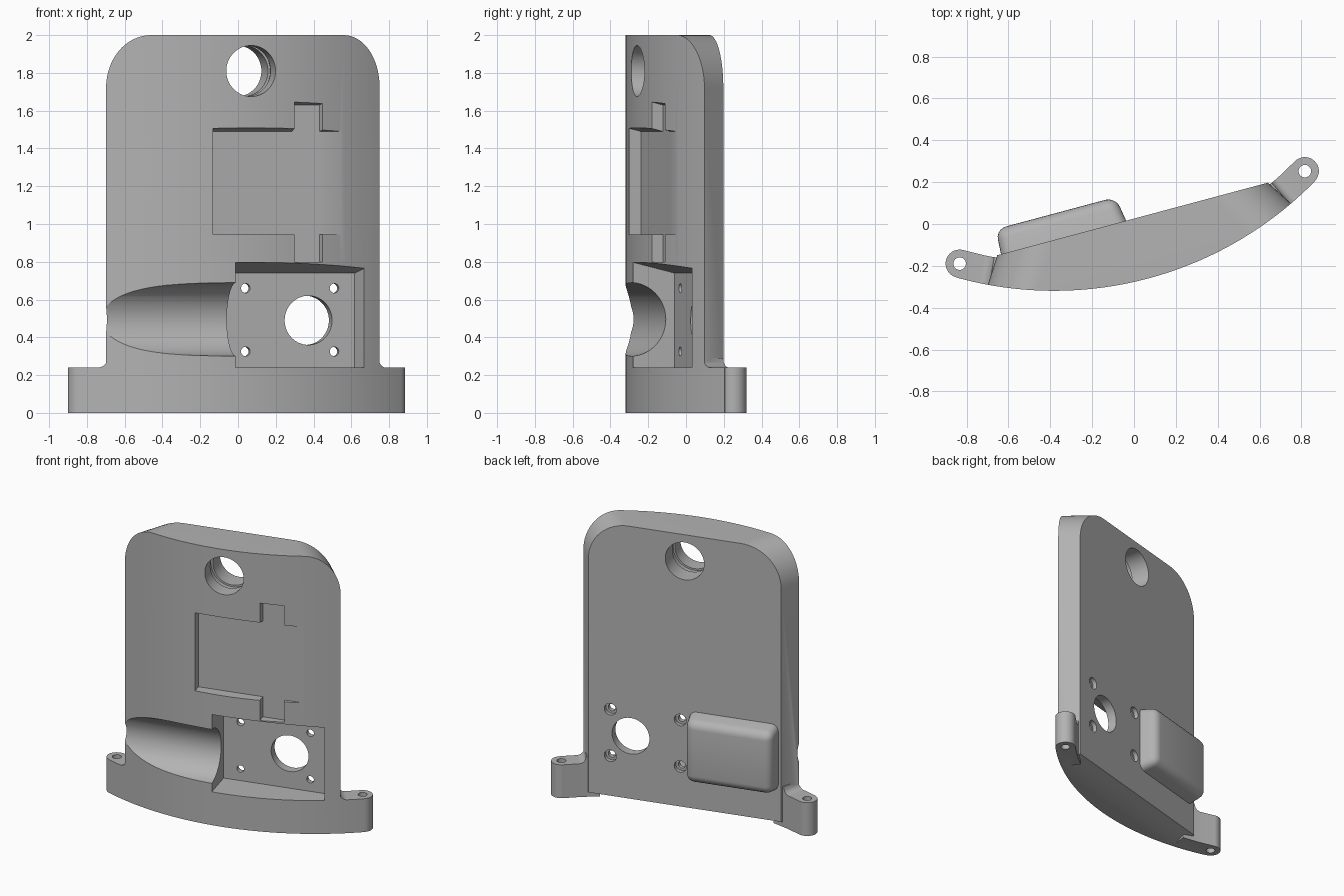
import bpy, bmesh
from math import sin, cos, pi, radians, sqrt

cube = bpy.data.objects.get("Cube")
if cube:
    bpy.data.objects.remove(cube, do_unlink=True)

# Plate is built with its flat back facing +y, then turned to its final angle
ARC_Y, ARC_R = 1.477, 1.746      # centre and radius of the curved front
BACK, HEIGHT = 0.025, 2.0
TAB_R, TAB_H = 0.067, 0.24


def loft(name, rings):
    """Closed solid through a list of equal-length point rings."""
    bm = bmesh.new()
    loops = [[bm.verts.new(p) for p in ring] for ring in rings]
    for a, b in zip(loops, loops[1:]):
        for i in range(len(a)):
            j = (i + 1) % len(a)
            bm.faces.new((a[i], a[j], b[j], b[i]))
    bm.faces.new(loops[0])
    bm.faces.new(loops[-1])
    bmesh.ops.recalc_face_normals(bm, faces=bm.faces)
    mesh = bpy.data.meshes.new(name)
    bm.to_mesh(mesh)
    bm.free()
    ob = bpy.data.objects.new(name, mesh)
    bpy.context.scene.collection.objects.link(ob)
    return ob


def rod(name, axis, a, b, p, q, r, n=48):
    """Cylinder along an axis from a to b; p, q is its centre on the other axes."""
    def ring(t):
        pts = []
        for i in range(n):
            c = [p + r * cos(2 * pi * i / n), q + r * sin(2 * pi * i / n)]
            c.insert("xyz".index(axis), t)
            pts.append(c)
        return pts
    return loft(name, [ring(a), ring(b)])


def pocket(name, x0, x1, z0, z1, floor, draft=0.25):
    """Front pocket whose right and top walls open outwards."""
    def ring(y):
        d = (floor - y) * draft
        return [(x0, y, z0), (x1 + d, y, z0), (x1 + d, y, z1 + d), (x0, y, z1 + d)]
    return loft(name, [ring(floor), ring(-0.5)])


def combine(target, other, operation):
    mod = target.modifiers.new("combine", "BOOLEAN")
    mod.operation, mod.solver, mod.object = operation, "EXACT", other
    apply(target, mod)
    bpy.data.objects.remove(other, do_unlink=True)


def apply(ob, mod):
    bpy.context.view_layer.objects.active = ob
    bpy.ops.object.modifier_apply(modifier=mod.name)


# Tapered slab with rounded top corners
def slab_ring(y, r=0.28, n=16):
    h = 0.67 + 0.64 * (BACK - y)
    pts = [(-h, y, -0.2), (h, y, -0.2)]
    for side in (0, 1):
        for i in range(n + 1):
            a = pi / 2 * (side + i / n)
            cx = h - r if side == 0 else r - h
            pts.append((cx + r * cos(a), y, HEIGHT - r + r * sin(a)))
    return pts


body = loft("mounting_plate", [slab_ring(BACK), slab_ring(-0.5)])

# Undercut along the lower back edge
combine(body, loft("undercut", [[(x, -0.1, 0), (x, 0.05, 0.045), (x, 0.05, -0.3),
                                 (x, -0.1, -0.3)] for x in (-0.8, 0.8)]), "DIFFERENCE")

# Screw tabs with a small fillet against the plate sides
mid_r = ARC_R - 0.068
side_a, tab_a, fillet = radians(25.2), radians(30.6), 0.05
for s in (-1, 1):
    rings = []
    steps = [radians(22)] + [side_a + fillet / mid_r * i / 8 for i in range(9)] + [tab_a]
    for a in steps:
        d = min(max((a - side_a) * mid_r, 0), fillet)
        top = TAB_H + fillet - sqrt(max(fillet ** 2 - (fillet - d) ** 2, 0))
        rings.append([(s * r * sin(a), ARC_Y - r * cos(a), z)
                      for r, z in ((mid_r - TAB_R, -0.2), (1.85, -0.2),
                                   (1.85, top), (mid_r - TAB_R, top))])
    combine(body, loft("tab", rings), "UNION")
    cx, cy = s * mid_r * sin(tab_a), ARC_Y - mid_r * cos(tab_a)
    combine(body, rod("tab_end", "z", -0.2, TAB_H, cx, cy, TAB_R), "UNION")

# Curved front and flat bottom
combine(body, rod("front_curve", "z", 0, 3, 0, ARC_Y, ARC_R, 300), "INTERSECT")

# Rounded boss on the back
boss = loft("boss", [[(x0, y, z0), (x1, y, z0), (x1, y, z1), (x0, y, z1)]
                     for y, x0, x1, z0, z1 in ((-0.05, -0.655, -0.02, 0.24, 0.75),
                                               (0.147, -0.645, -0.052, 0.28, 0.71))])
bevel = boss.modifiers.new("round", "BEVEL")
bevel.width, bevel.segments = 0.05, 5
apply(boss, bevel)
combine(body, boss, "UNION")

# Front recesses
recesses = [
    pocket("motor_pocket", -0.085, 0.628, 0.24, 0.74, -0.04),
    rod("motor_trough", "x", -1.0, -0.05, -0.283, 0.495, 0.195, 64),
    pocket("panel_pocket", -0.205, 0.6, 0.945, 1.49, -0.192),
    pocket("panel_slot", 0.243, 0.395, 0.80, 1.63, -0.191),
]

# Round holes: cable hole with groove, shaft hole, motor screws, tab screws
recesses += [
    rod("cable_hole", "y", -0.5, 0.2, 0, 1.81, 0.135, 64),
    rod("cable_groove", "y", -0.16, -0.11, 0, 1.81, 0.147, 64),
    rod("shaft_hole", "y", -0.5, 0.2, 0.375, 0.49, 0.13, 64),
]
for x in (0.031, 0.517):
    for z in (0.325, 0.66):
        recesses.append(rod("motor_screw", "y", -0.1, 0.1, x, z, 0.025, 24))
        recesses.append(rod("screw_seat", "y", -0.005, 0.1, x, z, 0.042, 24))
for s in (-1, 1):
    recesses.append(rod("tab_screw", "z", -0.1, 0.4, s * mid_r * sin(tab_a),
                        ARC_Y - mid_r * cos(tab_a), 0.03, 24))
for cutter in recesses:
    combine(body, cutter, "DIFFERENCE")

# Single grey finish
grey = bpy.data.materials.new("plain_grey")
grey.use_nodes = True
colour = (0.45, 0.45, 0.45, 1)
grey.diffuse_color = colour
grey.node_tree.nodes["Principled BSDF"].inputs["Base Color"].default_value = colour
body.data.materials.clear()
body.data.materials.append(grey)
for face in body.data.polygons:
    face.material_index = 0

body.rotation_euler.z = radians(15)
bpy.ops.object.select_all(action="DESELECT")
body.select_set(True)
bpy.context.view_layer.objects.active = body
bpy.ops.object.shade_smooth_by_angle(angle=radians(30))
